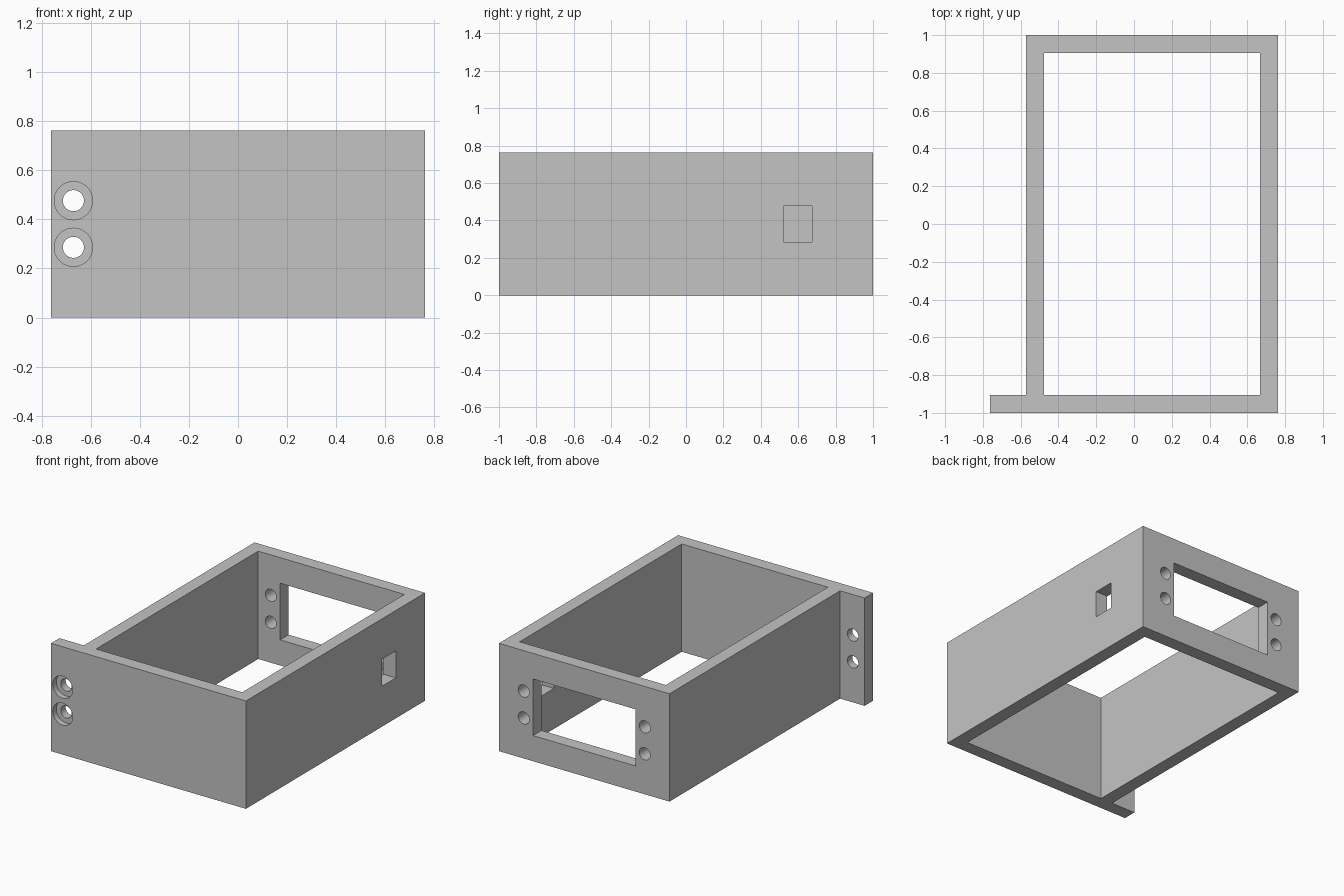
import bpy
import bmesh
from math import pi
from mathutils import Matrix, Vector

default = bpy.data.objects.get("Cube")
if default:
    bpy.data.objects.remove(default, do_unlink=True)

# Main dimensions
LEFT, RIGHT, FLANGE = 0.762, -0.571, -0.762
HALF_LEN, HEIGHT, WALL = 1.0, 0.762, 0.095
MID_X, MID_Z = (LEFT + RIGHT) / 2, HEIGHT / 2
BOLT_R, BORE_R, BORE_DEPTH = 0.043, 0.078, 0.04
BOLT_Z = (MID_Z - WALL, MID_Z + WALL)

grey = bpy.data.materials.new("plain grey")
grey.use_nodes = True
colour = (0.55, 0.55, 0.55, 1)
grey.diffuse_color = colour
grey.node_tree.nodes["Principled BSDF"].inputs["Base Color"].default_value = colour


def make_object(name, bm):
    bmesh.ops.recalc_face_normals(bm, faces=bm.faces)
    mesh = bpy.data.meshes.new(name)
    bm.to_mesh(mesh)
    bm.free()
    mesh.materials.append(grey)
    obj = bpy.data.objects.new(name, mesh)
    bpy.context.collection.objects.link(obj)
    return obj


def box(name, low, high):
    low, high = Vector(low), Vector(high)
    bm = bmesh.new()
    bmesh.ops.create_cube(bm, size=1, matrix=Matrix.Translation((low + high) / 2)
                          @ Matrix.Diagonal((high - low).to_4d()))
    return make_object(name, bm)


def bore(name, x, z, radius, y_low, y_high):
    """Round cutter running along y."""
    bm = bmesh.new()
    place = Matrix.Translation((x, (y_low + y_high) / 2, z)) @ Matrix.Rotation(pi / 2, 4, "X")
    bmesh.ops.create_cone(bm, cap_ends=True, segments=40, radius1=radius, radius2=radius,
                          depth=y_high - y_low, matrix=place)
    return make_object(name, bm)


def extrude_plan(name, points, height):
    bm = bmesh.new()
    face = bm.faces.new([bm.verts.new((x, y, 0)) for x, y in points])
    top = bmesh.ops.extrude_face_region(bm, geom=[face])["geom"]
    bmesh.ops.translate(bm, vec=(0, 0, height),
                        verts=[v for v in top if isinstance(v, bmesh.types.BMVert)])
    return make_object(name, bm)


# Outer block with the mounting flange on the front right
inner_front = -HALF_LEN + WALL
housing = extrude_plan("housing_frame", [
    (FLANGE, -HALF_LEN), (LEFT, -HALF_LEN), (LEFT, HALF_LEN),
    (RIGHT, HALF_LEN), (RIGHT, inner_front), (FLANGE, inner_front)], HEIGHT)

# Open cavity, rear window and small side slot
cutters = [
    box("cavity_cutter", (RIGHT + WALL, inner_front, -0.1),
        (LEFT - WALL, HALF_LEN - WALL, HEIGHT + 0.1)),
    box("rear_window_cutter", (MID_X - 0.4, HALF_LEN - 0.2, MID_Z - 0.2),
        (MID_X + 0.4, HALF_LEN + 0.1, MID_Z + 0.2)),
    box("side_slot_cutter", (LEFT - 0.2, 0.522, BOLT_Z[0]),
        (LEFT + 0.1, 0.674, BOLT_Z[1])),
]

# Bolt holes: counterbored in the flange, plain beside the rear window
flange_x = (FLANGE + RIGHT) / 2 - 0.004
for z in BOLT_Z:
    cutters.append(bore("flange_hole_cutter", flange_x, z, BOLT_R,
                        -HALF_LEN - 0.1, inner_front + 0.1))
    cutters.append(bore("counterbore_cutter", flange_x, z, BORE_R,
                        -HALF_LEN - 0.1, -HALF_LEN + BORE_DEPTH))
    for side in (-1, 1):
        cutters.append(bore("rear_hole_cutter", MID_X + side * 0.473, z, BOLT_R,
                            HALF_LEN - 0.2, HALF_LEN + 0.1))

# Cut everything, then drop the cutters
bpy.ops.object.select_all(action="DESELECT")
housing.select_set(True)
bpy.context.view_layer.objects.active = housing
for cutter in cutters:
    cutter.hide_render = True
    mod = housing.modifiers.new("cut", "BOOLEAN")
    mod.operation = "DIFFERENCE"
    mod.solver = "EXACT"
    mod.object = cutter
    bpy.ops.object.modifier_apply(modifier=mod.name)
    bpy.data.objects.remove(cutter, do_unlink=True)

bpy.ops.object.shade_smooth_by_angle()
